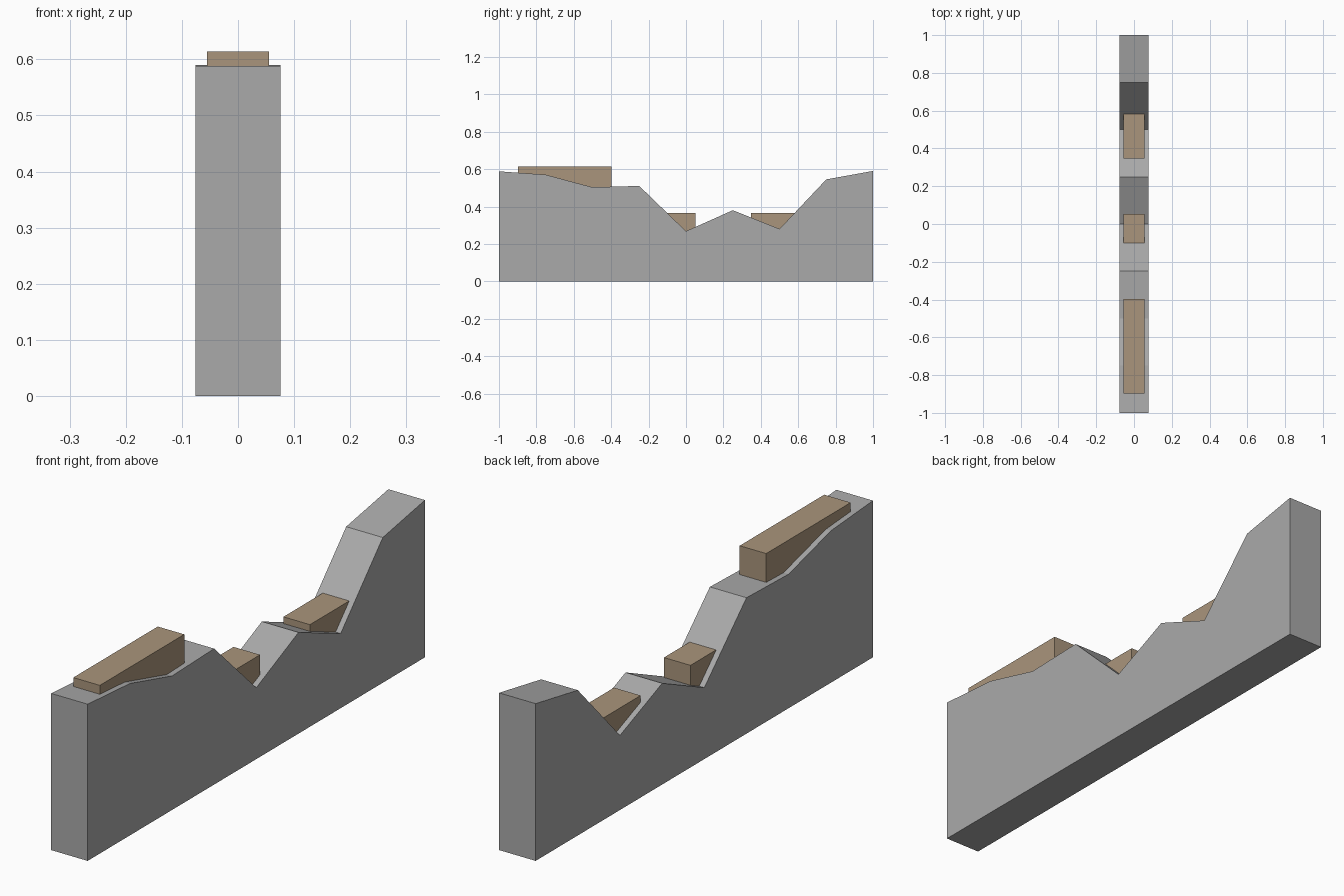
import bpy
import bmesh

cube = bpy.data.objects.get("Cube")
if cube:
    bpy.data.objects.remove(cube, do_unlink=True)


def make_material(name, rgb):
    mat = bpy.data.materials.new(name)
    mat.use_nodes = True
    mat.diffuse_color = (*rgb, 1)
    mat.node_tree.nodes["Principled BSDF"].inputs["Base Color"].default_value = (*rgb, 1)
    return mat


def extrude_profile(name, profile, half_width, mat):
    """Extrude a (y, z) outline across x into a closed solid."""
    bm = bmesh.new()
    face = bm.faces.new([bm.verts.new((-half_width, y, z)) for y, z in profile])
    out = bmesh.ops.extrude_face_region(bm, geom=[face])
    moved = [v for v in out["geom"] if isinstance(v, bmesh.types.BMVert)]
    bmesh.ops.translate(bm, verts=moved, vec=(2 * half_width, 0, 0))
    bmesh.ops.recalc_face_normals(bm, faces=bm.faces)
    mesh = bpy.data.meshes.new(name)
    bm.to_mesh(mesh)
    bm.free()
    mesh.materials.append(mat)
    obj = bpy.data.objects.new(name, mesh)
    bpy.context.collection.objects.link(obj)
    return obj


stone = make_material("stone grey", (0.4, 0.4, 0.4))
earth = make_material("sandy brown", (0.4, 0.3, 0.2))

# Ground slab: evenly spaced ridge heights from front to back
heights = [0.588, 0.57, 0.503, 0.51, 0.268, 0.38, 0.28, 0.545, 0.59]
ridge = [(-1 + i * 0.25, h) for i, h in enumerate(heights)]
extrude_profile("ground_slab", [(-1, 0)] + ridge + [(1, 0)], 0.076, stone)

# Level fill blocks, sunk into the dips
fills = {
    "front_fill": (-0.898, -0.397, 0.45, 0.614),
    "middle_fill": (-0.1, 0.052, 0.22, 0.366),
    "back_fill": (0.348, 0.587, 0.22, 0.366),
}
for name, (y0, y1, z0, z1) in fills.items():
    extrude_profile(name, [(y0, z0), (y1, z0), (y1, z1), (y0, z1)], 0.055, earth)
